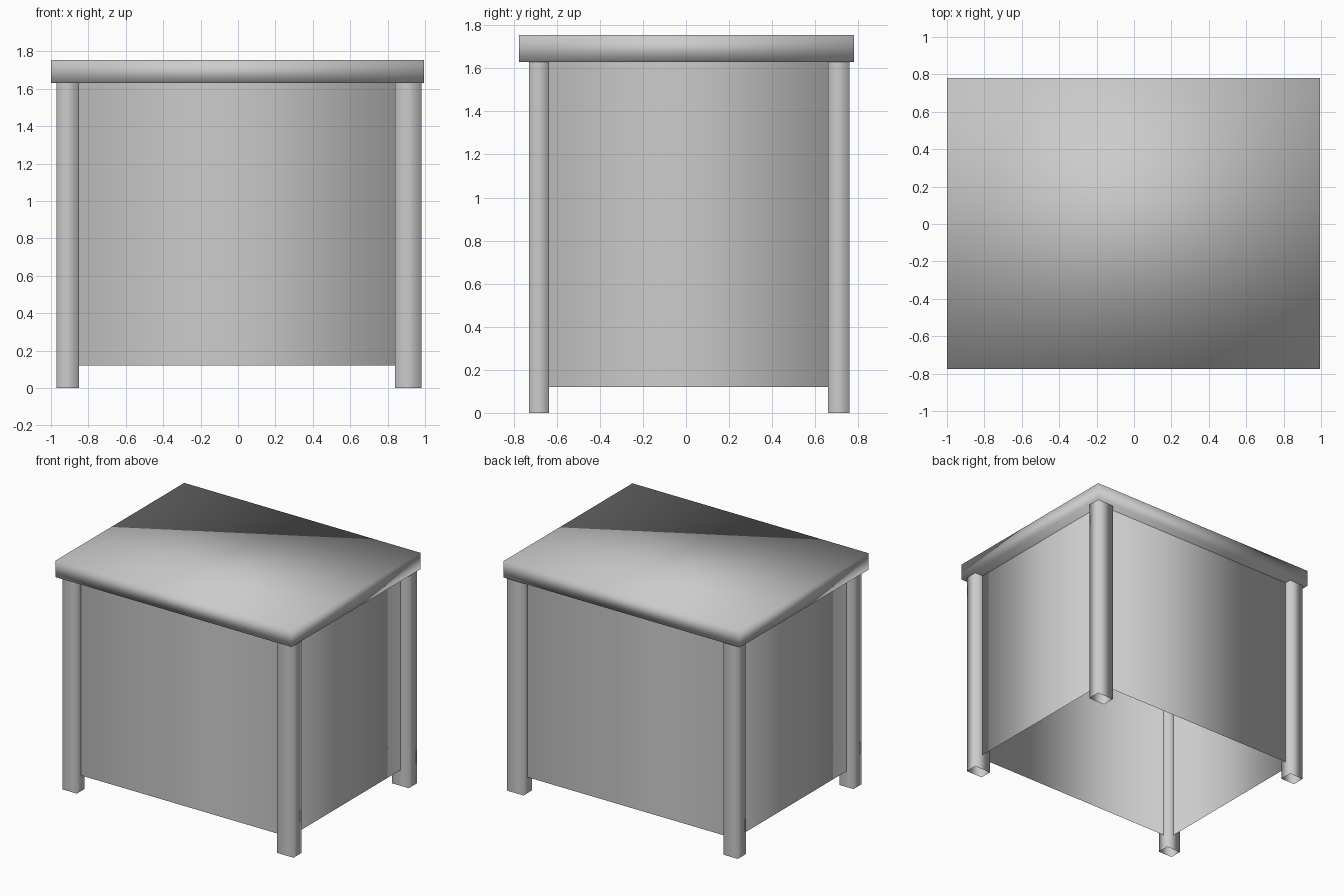
import bpy
import bmesh

cube = bpy.data.objects.get("Cube")
if cube:
    bpy.data.objects.remove(cube, do_unlink=True)

# Single plain grey
grey = bpy.data.materials.new("plain_grey")
grey.use_nodes = True
GREY = (0.6, 0.6, 0.6, 1)
grey.diffuse_color = GREY
grey.node_tree.nodes["Principled BSDF"].inputs["Base Color"].default_value = GREY


def box(name, xs, ys, zs, closed=True):
    """Smooth-shaded box between the given limits; open ones lose both ends."""
    bm = bmesh.new()
    bmesh.ops.create_cube(bm, size=1)
    for v in bm.verts:
        v.co = [lim[int(c > 0)] for lim, c in zip((xs, ys, zs), v.co)]
    bm.normal_update()
    if not closed:
        ends = [f for f in bm.faces if abs(f.normal.z) > 0.5]
        bmesh.ops.delete(bm, geom=ends, context='FACES_ONLY')
    for f in bm.faces:
        f.smooth = True
    mesh = bpy.data.meshes.new(name)
    bm.to_mesh(mesh)
    bm.free()
    mesh.materials.append(grey)
    obj = bpy.data.objects.new(name, mesh)
    bpy.context.scene.collection.objects.link(obj)
    return obj


UNDERSIDE = 1.63

# Overhanging slab top
box("top_slab", (-1, 0.995), (-0.775, 0.78), (UNDERSIDE, 1.755))

# Thin side walls running through the middle of the legs, open underneath
box("side_walls", (-0.91, 0.91), (-0.68, 0.71), (0.12, UNDERSIDE), closed=False)

# Four hollow corner legs
leg_x = {"right": (-0.97, -0.85), "left": (0.84, 0.98)}
leg_y = {"front": (-0.73, -0.635), "back": (0.66, 0.76)}
for side, xs in leg_x.items():
    for end, ys in leg_y.items():
        box(f"{end}_{side}_leg", xs, ys, (0, UNDERSIDE), closed=False)
